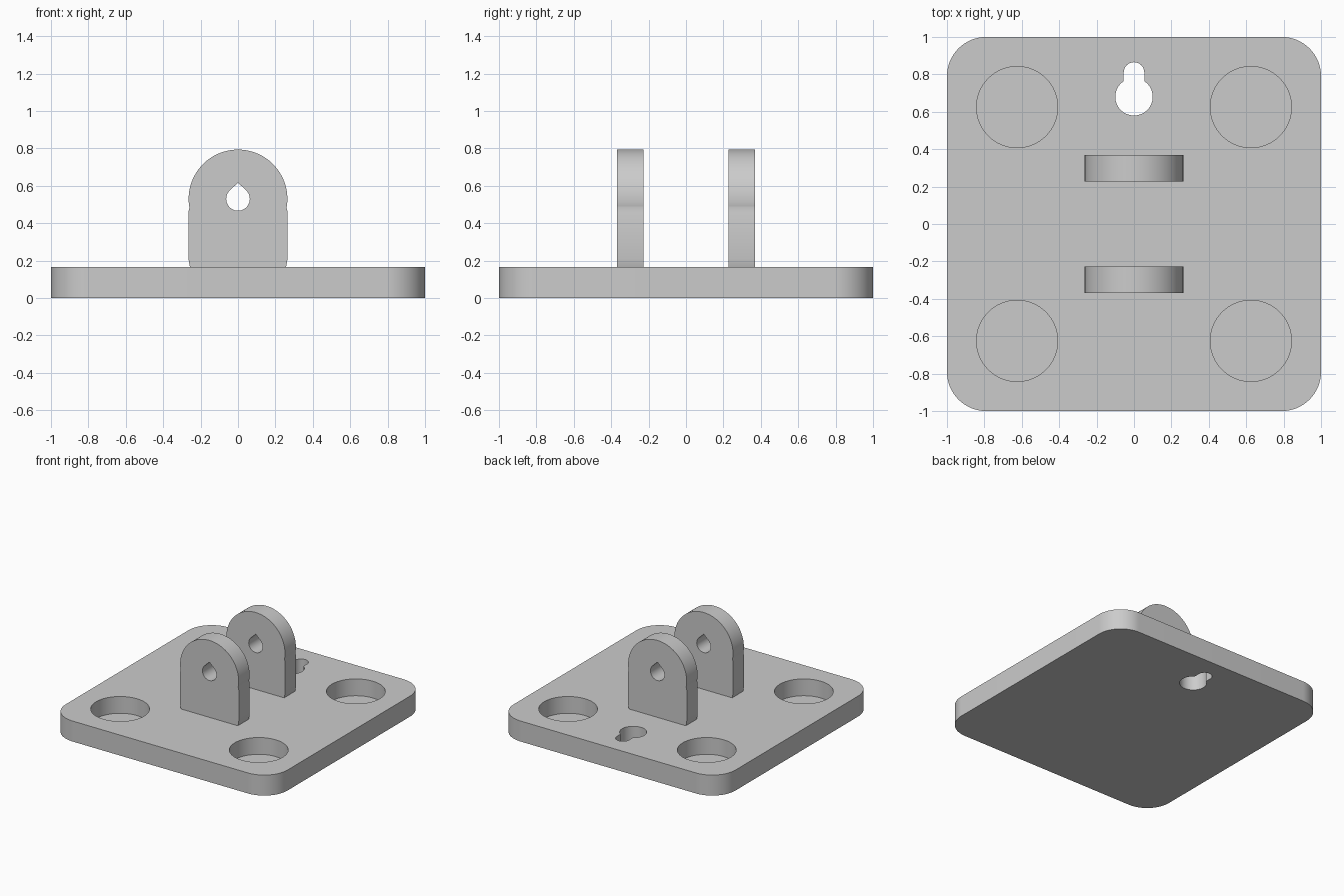
import bpy, bmesh
from math import sin, cos, pi, radians
from mathutils import Matrix, Vector

cube = bpy.data.objects.get("Cube")
if cube:
    bpy.data.objects.remove(cube, do_unlink=True)

grey = bpy.data.materials.new("light grey")
grey.use_nodes = True
colour = (0.6, 0.6, 0.6, 1)
grey.diffuse_color = colour
grey.node_tree.nodes["Principled BSDF"].inputs["Base Color"].default_value = colour

PLATE_TOP = 0.167
HOLE_Z = 0.53


def arc(cx, cy, r, start, end, steps=24):
    """Points along an arc, angles in degrees."""
    angles = [radians(start + (end - start) * i / steps) for i in range(steps + 1)]
    return [(cx + r * cos(a), cy + r * sin(a)) for a in angles]


def prism(name, outline, low, high, upright=False):
    """Extrude an outline along z, or along y when upright."""
    bm = bmesh.new()
    face = bm.faces.new([bm.verts.new((x, y, low)) for x, y in outline])
    grown = bmesh.ops.extrude_face_region(bm, geom=[face])["geom"]
    top = [v for v in grown if isinstance(v, bmesh.types.BMVert)]
    bmesh.ops.translate(bm, verts=top, vec=Vector((0, 0, high - low)))
    if upright:
        swap = Matrix(((1, 0, 0, 0), (0, 0, 1, 0), (0, 1, 0, 0), (0, 0, 0, 1)))
        bmesh.ops.transform(bm, matrix=swap, verts=bm.verts)
    bmesh.ops.recalc_face_normals(bm, faces=bm.faces)
    mesh = bpy.data.meshes.new(name)
    bm.to_mesh(mesh)
    bm.free()
    mesh.materials.append(grey)
    obj = bpy.data.objects.new(name, mesh)
    bpy.context.collection.objects.link(obj)
    return obj


def cut(obj, cutters):
    """Subtract each cutter, then delete it."""
    bpy.context.view_layer.objects.active = obj
    for cutter in cutters:
        cutter.hide_render = True
        mod = obj.modifiers.new("cut", 'BOOLEAN')
        mod.operation = 'DIFFERENCE'
        mod.solver = 'EXACT'
        mod.object = cutter
        bpy.ops.object.modifier_apply(modifier=mod.name)
        bpy.data.objects.remove(cutter, do_unlink=True)


def smooth(obj):
    bpy.ops.object.select_all(action='DESELECT')
    obj.select_set(True)
    bpy.context.view_layer.objects.active = obj
    bpy.ops.object.shade_smooth_by_angle(angle=radians(30))


# Base plate with rounded corners
corner = 0.21
inner = 1 - corner
outline = []
for i, (sx, sy) in enumerate([(1, 1), (-1, 1), (-1, -1), (1, -1)]):
    outline += arc(sx * inner, sy * inner, corner, 90 * i, 90 * i + 90)
plate = prism("base_plate", outline, 0, PLATE_TOP)

# Round blind pockets near the corners
cutters = [prism("pocket_cutter", arc(x, y, 0.217, 0, 360, 64)[:-1], 0.03, 0.3)
           for x in (-0.625, 0.625) for y in (-0.625, 0.625)]

# Keyhole through the plate: wide circle with a narrow round-ended slot
keyhole = arc(0, 0.68, 0.1, 123.4, 416.6, 48) + arc(0, 0.81, 0.055, 0, 180)
cutters.append(prism("keyhole_cutter", keyhole, -0.1, 0.3))
cut(plate, cutters)
smooth(plate)

# Two upright lugs with a round top, slight waist and teardrop hole
side = [(0.253, 0.155), (0.26, 0.18), (0.265, 0.21), (0.265, 0.46), (0.259, 0.485)]
lug_outline = (side + arc(0, HOLE_Z, 0.264, -8, 188, 48)
               + [(-x, z) for x, z in reversed(side)])
teardrop = arc(0, HOLE_Z, 0.063, 135, 405, 36) + [(0, HOLE_Z + 0.087)]
for name, y in (("front_lug", -0.298), ("back_lug", 0.298)):
    lug = prism(name, lug_outline, y - 0.07, y + 0.07, upright=True)
    cut(lug, [prism("hole_cutter", teardrop, y - 0.2, y + 0.2, upright=True)])
    smooth(lug)
